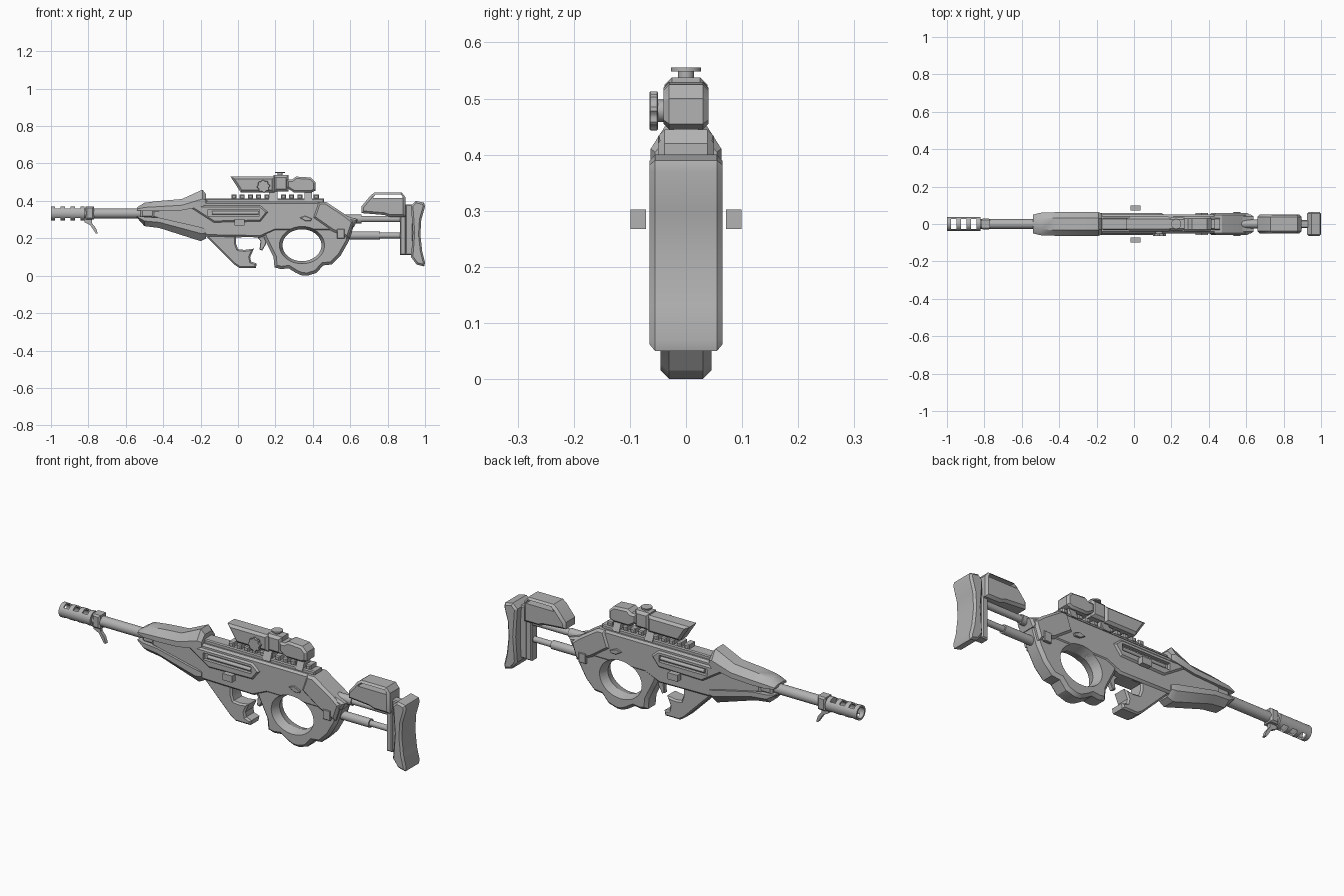
import bpy, bmesh, math
from mathutils import Matrix, Vector

cube = bpy.data.objects.get("Cube")
if cube:
    bpy.data.objects.remove(cube)

UNIT = 0.01  # all sizes below are in hundredths

metal = bpy.data.materials.new("plain grey")
metal.use_nodes = True
GREY = (0.45, 0.45, 0.45, 1)
metal.diffuse_color = GREY
for node in metal.node_tree.nodes:
    if node.type == 'BSDF_PRINCIPLED':
        node.inputs["Base Color"].default_value = GREY


def finish(name, bm):
    """Turn a bmesh into a named, scaled object."""
    bmesh.ops.recalc_face_normals(bm, faces=bm.faces)
    bmesh.ops.scale(bm, vec=Vector((UNIT, UNIT, UNIT)), verts=bm.verts)
    mesh = bpy.data.meshes.new(name)
    bm.to_mesh(mesh)
    bm.free()
    mesh.materials.append(metal)
    obj = bpy.data.objects.new(name, mesh)
    bpy.context.collection.objects.link(obj)
    return obj


def solid(name, points, half, chamfer=0, y=0):
    """Side profile (x, z) extruded across y, with chamfered rims."""
    bm = bmesh.new()
    face = bm.faces.new([bm.verts.new((px, y - half, pz)) for px, pz in points])
    grown = bmesh.ops.extrude_face_region(bm, geom=[face])["geom"]
    moved = [g for g in grown if isinstance(g, bmesh.types.BMVert)]
    bmesh.ops.translate(bm, verts=moved, vec=(0, 2 * half, 0))
    bmesh.ops.recalc_face_normals(bm, faces=bm.faces)
    if chamfer:
        rims = [e for e in bm.edges if abs(e.verts[0].co.y - e.verts[1].co.y) < half]
        bmesh.ops.bevel(bm, geom=rims, offset=chamfer, segments=1,
                        affect='EDGES', clamp_overlap=True)
    return finish(name, bm)


def box(name, x0, x1, z0, z1, half, chamfer=0, y=0):
    return solid(name, [(x0, z0), (x1, z0), (x1, z1), (x0, z1)], half, chamfer, y)


def loft(name, stations, section):
    """Section (y, height) swept through stations (x, z start, z end, half width)."""
    bm = bmesh.new()
    rings = [[bm.verts.new((x, half * sy, za + (zb - za) * h)) for sy, h in section]
             for x, za, zb, half in stations]
    count = len(section)
    for a, b in zip(rings, rings[1:]):
        for i in range(count):
            j = (i + 1) % count
            bm.faces.new((a[i], a[j], b[j], b[i]))
    bm.faces.new(rings[0])
    bm.faces.new(rings[-1])
    return finish(name, bm)


def rod(name, start, end, r0, r1=None, sides=32):
    """Round bar or cone between two points."""
    a, b = Vector(start), Vector(end)
    turn = (b - a).to_track_quat('Z', 'Y').to_matrix().to_4x4()
    bm = bmesh.new()
    bmesh.ops.create_cone(bm, cap_ends=True, segments=sides, radius1=r0,
                          radius2=r0 if r1 is None else r1, depth=(b - a).length,
                          matrix=Matrix.Translation((a + b) / 2) @ turn)
    return finish(name, bm)


def cut(targets, cutter):
    """Subtract the cutter from every target, then discard it."""
    cutter.hide_render = True
    for obj in targets:
        mod = obj.modifiers.new("cut", 'BOOLEAN')
        mod.operation, mod.solver, mod.object = 'DIFFERENCE', 'EXACT', cutter
        bpy.context.view_layer.objects.active = obj
        bpy.ops.object.modifier_apply(modifier=mod.name)
    bpy.data.objects.remove(cutter)


# Barrel, slotted muzzle brake and clamp with its hook
AXIS = 33.3
rod("barrel", (-83, 0, AXIS), (-40, 0, AXIS), 2.6)
brake = rod("muzzle_brake", (-100, 0, AXIS), (-82, 0, AXIS), 3.7)
cut([brake], rod("bore", (-101, 0, AXIS), (-84, 0, AXIS), 2.8))
for i in range(3):
    x = -97.8 + i * 5.3
    cut([brake], box("slot", x, x + 3, 28, 39, 2.7))
box("barrel_clamp", -81.5, -77, 30, 37, 3, 0.8)
solid("clamp_hook", [(-82, 30), (-82, 28.5), (-79, 27), (-76, 22.5), (-75, 22.5),
                     (-76, 25.5), (-78, 28), (-78, 30)], 0.9)

# Handguard: upper and lower chamfered shells
SHELL = [(-1, 0), (-1, .45), (-.5, 1), (.5, 1), (1, .45), (1, 0)]
loft("upper_handguard", [(-54, 35, 36.5, 5), (-50, 34.5, 39, 6), (-42, 34.5, 40, 6.3),
                         (-30, 35, 41, 6.3), (-19, 37, 46, 6.3), (-17, 38, 43.5, 5.5)], SHELL)
loft("lower_handguard", [(-54, 32, 31, 5), (-50, 31.5, 26.5, 6), (-42, 31, 25.5, 6.3),
                         (-20, 26, 18.5, 6.3), (-17, 25, 20, 5.5)], SHELL)
box("handguard_core", -52, -40, 31, 36, 4.2, 1)

# Receiver
receiver = solid("receiver", [(-46, 31), (-46, 35), (-30, 37), (-17, 39.5), (46, 39.5),
                              (57, 32.5), (64, 30), (62, 26), (50, 24), (20, 24),
                              (12, 20.5), (-17, 21), (-30, 27)], 5, 1)
panel = solid("side_panel", [(-27, 37.5), (12, 37.5), (16, 34), (12, 29), (-13, 28.5)], 5.8, 0.8)
solid("rear_cover", [(43, 39.5), (47, 39.5), (57, 33), (62, 29), (59, 20), (50, 24),
                     (40, 31)], 5.9, 1.2)
for side in (-1, 1):
    cut([receiver, panel], box("port", -16, 11.5, 32, 35.5, 1.4, 0, side * 5.5))
    rod("port_bar", (-14, side * 4.6, 33.6), (11, side * 4.6, 33.6), 0.9)
    box("side_stud", -2, 3.5, 26.8, 30.2, 1.4, 0, side * 8.5)
    box("rear_tab", 53, 57, 20, 25, 0.8, 0.2, side * 5.6)
    solid("selector", [(33, 31), (36, 32), (39.5, 30.5), (39, 29.3), (36, 29.3)],
          0.6, 0.2, side * 5.4)

# Foregrip with trigger guard, and thumbhole grip
solid("foregrip", [(-18, 22), (-2, 6), (1, 4), (9.5, 4), (10, 6.5), (7, 7.5), (6.5, 10),
                   (8.5, 14.5), (3.5, 13.8), (0, 14.2), (-1, 17), (-1, 20.5), (12, 20.8),
                   (14, 25), (-18, 25)], 4, 0.8)
solid("trigger", [(10, 21), (12, 18.5), (11.5, 14), (13, 13.5), (15, 17), (15.5, 21)], 1.2, 0.3)
grip = solid("thumbhole_grip", [(12, 26), (14, 20), (16, 16), (19, 10), (19.5, 4.5), (23, 3.5),
                                (27, 4), (31, 1.5), (34, 0.2), (37, 0), (42, 1.5), (45.5, 5.5),
                                (50, 6), (55, 11), (59, 18), (62, 27), (50, 32), (20, 32)], 4.5, 1.5)
holes = grip, receiver, bpy.data.objects["rear_cover"]
for side in (-1, 1):
    flare = rod("hole", (0, side * -0.1, 0), (0, side * 6.5, 0), 8.5, 10.5, 48)
    flare.scale.x = 1.22
    flare.location = (34.2 * UNIT, 0, 16.3 * UNIT)
    bpy.context.view_layer.update()
    cut(holes, flare)

# Toothed top rail
box("rail_base", -17, 46, 39, 41.3, 3.2, 0.5)
for i in range(11):
    x = -3.5 + i * 4.4
    box("rail_tooth", x, x + 2.7, 41, 43.5, 2.8, 0.5)

# Sight on two mounts, with side knob and top turret
MOUNT = [(-1, 0), (-.5, 1), (.5, 1), (1, 0)]
for x, width in ((16.5, 4.5), (35.5, 4)):
    loft("sight_mount", [(x, 40, 45, 4), (x + width, 40, 45, 4)], MOUNT)
solid("sight_hood", [(-4, 53), (19.5, 53), (19.5, 44.5), (1.5, 44.5)], 4, 1.2)
box("sight_middle", 19, 27, 45, 53.8, 3.8, 1.3)
solid("sight_eyepiece", [(26, 51.5), (29, 51.5), (31, 53), (39, 52.5), (41.5, 50),
                         (41.5, 45.5), (39, 44.5), (30, 44.5), (26, 47)], 4, 1)
ridges = [(13.6 + r * math.cos(t), 47.8 + r * math.sin(t))
          for i in range(32) for t in [i * math.tau / 32]
          for r in [3.5 if i % 4 < 2 else 3]]
solid("side_knob", ridges, 0.75, 0.2, -5.75)
rod("knob_stem", (13.6, -5.2, 47.8), (13.6, -3, 47.8), 2)
rod("turret_neck", (22.5, 0, 53), (22.5, 0, 55), 1.4)
rod("turret_cap", (22.5, 0, 54.8), (22.5, 0, 55.5), 2.7)

# Adjustable stock: rods, cheek rest, back plate and butt pad
rod("upper_stock_rod", (55, 0, 30.3), (88, 0, 30.3), 1.7)
rod("upper_rod_collar", (57, 0, 30.3), (66, 0, 30.3), 2.3)
rod("lower_stock_rod", (56, 0, 21.5), (88, 0, 21.5), 1.5)
rod("lower_rod_sleeve", (58, 0, 21.5), (76, 0, 21.5), 2.2)
cheek = solid("cheek_rest", [(66, 37), (71, 43), (73, 44.5), (87.5, 44.5), (89.5, 42),
                             (89.5, 31.5), (81, 31.5), (78, 32.5), (66, 33.5)], 5, 1.2)
cut([cheek], solid("cheek_slot", [(72, 41.5), (88, 41.5), (88, 42.5), (87, 43.5), (73.5, 43.5)], 9))
box("stock_back_plate", 86.5, 90, 11, 33, 2.6, 0.6)
box("stock_spine", 89.5, 93.5, 11, 38, 2.2, 0.5)
solid("butt_pad", [(92.5, 37.5), (95, 40), (99.5, 39), (100, 37), (98, 30), (97.5, 22),
                   (98.5, 13), (100, 7), (99.5, 5), (95.5, 6), (92.5, 10), (93.5, 23)], 6.5, 1)

# Smooth curved surfaces, keep hard edges
bpy.ops.object.select_all(action='DESELECT')
for obj in bpy.context.collection.objects:
    if obj.type == 'MESH' and metal.name in obj.data.materials:
        obj.select_set(True)
        bpy.context.view_layer.objects.active = obj
bpy.ops.object.shade_smooth_by_angle(angle=math.radians(30))
